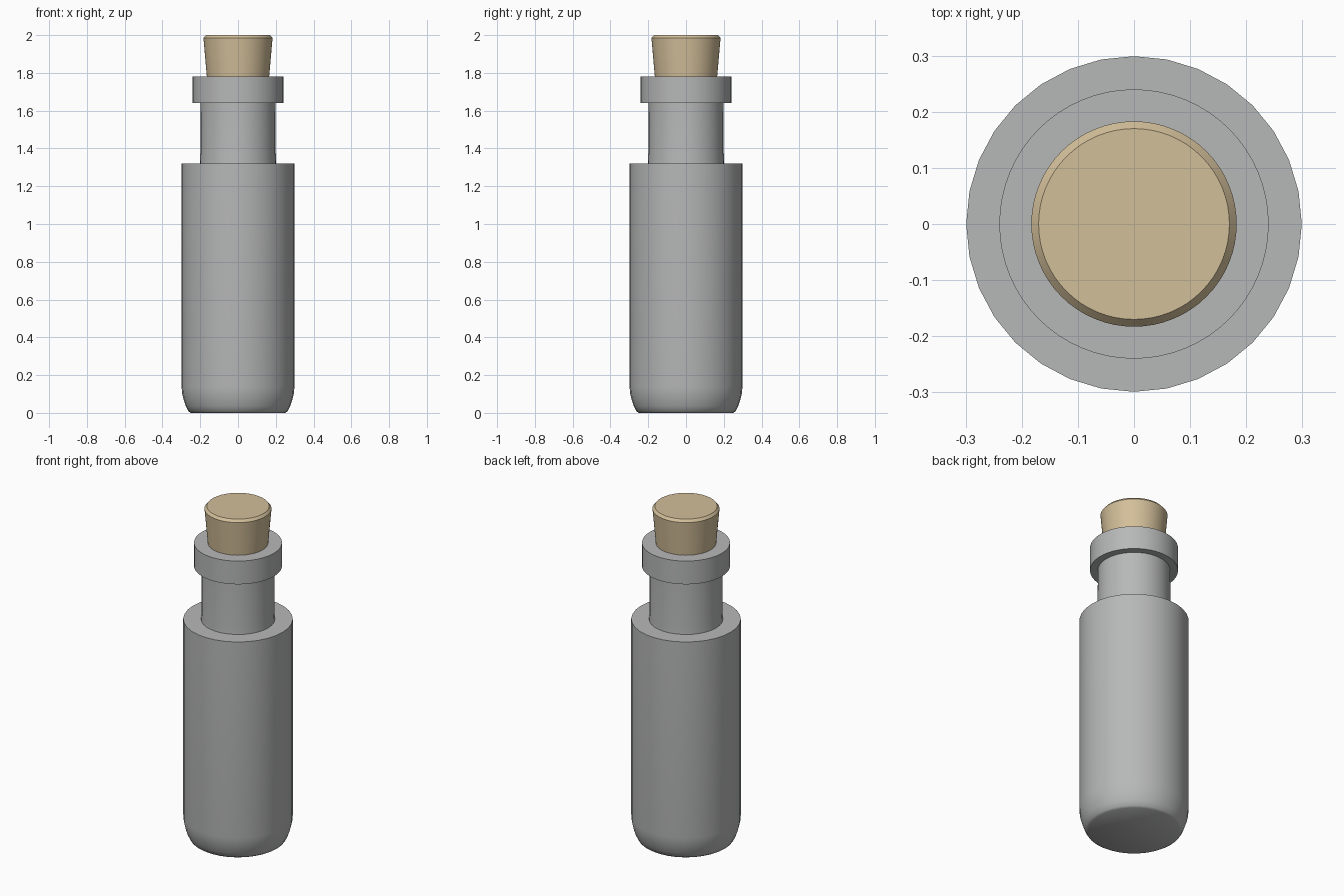
import bpy, bmesh, math

cube = bpy.data.objects.get("Cube")
if cube:
    bpy.data.objects.remove(cube, do_unlink=True)


def material(name, rgb):
    mat = bpy.data.materials.new(name)
    mat.use_nodes = True
    mat.diffuse_color = (*rgb, 1)
    mat.node_tree.nodes["Principled BSDF"].inputs["Base Color"].default_value = (*rgb, 1)
    return mat


def lathe(name, profile, sides, mat):
    """Turn a (radius, height) profile around z and cap both ends."""
    bm = bmesh.new()
    rings = []
    for r, z in profile:
        rings.append([bm.verts.new((r * math.cos(math.tau * i / sides),
                                    r * math.sin(math.tau * i / sides), z))
                      for i in range(sides)])
    for low, high in zip(rings, rings[1:]):
        for i in range(sides):
            j = (i + 1) % sides
            bm.faces.new((low[i], low[j], high[j], high[i]))
    bm.faces.new(rings[0][::-1])
    bm.faces.new(rings[-1])
    mesh = bpy.data.meshes.new(name)
    bm.to_mesh(mesh)
    bm.free()
    mesh.materials.append(mat)
    obj = bpy.data.objects.new(name, mesh)
    bpy.context.collection.objects.link(obj)
    bpy.ops.object.select_all(action='DESELECT')
    obj.select_set(True)
    bpy.context.view_layer.objects.active = obj
    bpy.ops.object.shade_smooth_by_angle(angle=math.radians(35))
    return obj


glass = material("grey glass", (0.47, 0.48, 0.475))
cork = material("tan cork", (0.65, 0.52, 0.32))

# Bottle body with a rounded foot and a flat shoulder
lathe("bottle_body", [(0.25, 0), (0.262, 0.008), (0.276, 0.035), (0.288, 0.07),
                      (0.296, 0.105), (0.299, 0.14), (0.299, 1.32)], 32, glass)
# Straight neck and the wide lip around the mouth
lathe("bottle_neck", [(0.203, 1.31), (0.2, 1.35), (0.198, 1.65)], 32, glass)
lathe("bottle_lip", [(0.24, 1.64), (0.24, 1.78)], 64, glass)
# Tapered stopper with a bevelled top edge
lathe("cork_stopper", [(0.158, 1.7), (0.165, 1.78), (0.183, 1.985), (0.17, 2.0)], 64, cork)
